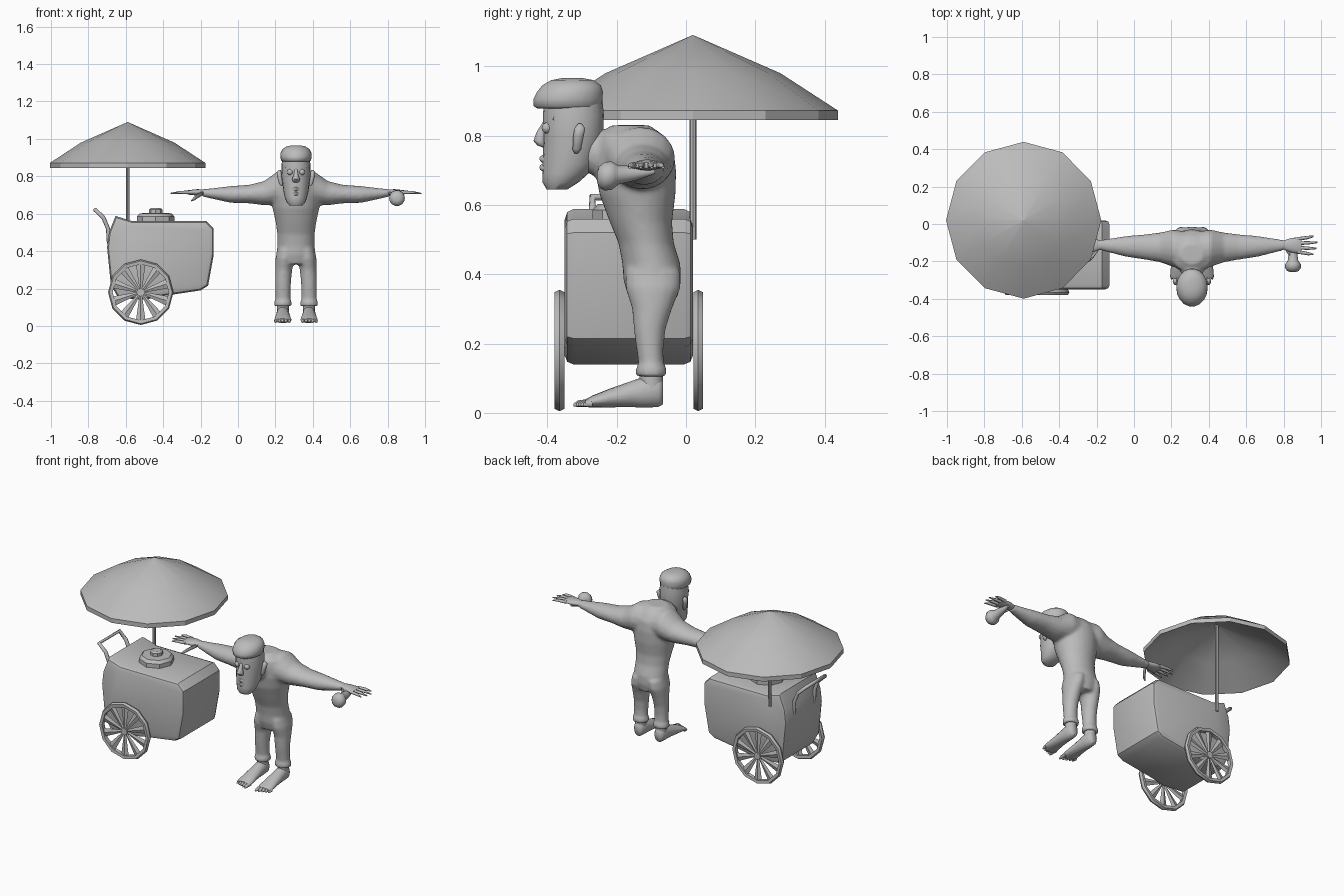
import bpy, bmesh, math
from mathutils import Matrix, Vector

if "Cube" in bpy.data.objects:
    bpy.data.objects.remove(bpy.data.objects["Cube"])

grey = bpy.data.materials.new("plain grey")
grey.diffuse_color = (0.5, 0.5, 0.5, 1)
grey.use_nodes = True
grey.node_tree.nodes["Principled BSDF"].inputs["Base Color"].default_value = grey.diffuse_color


def loft(bm, axis, rings, n=16, closed=False, m=None):
    """Skin elliptical rings (x, y, z, r1, r2) that lie across the given axis."""
    loops = []
    for x, y, z, r1, r2 in rings:
        loop = []
        for i in range(n):
            a = 2 * math.pi * i / n
            c, s = r1 * math.cos(a), r2 * math.sin(a)
            off = {'X': (0, c, s), 'Y': (c, 0, s), 'Z': (c, s, 0)}[axis]
            co = Vector((x, y, z)) + Vector(off)
            loop.append(bm.verts.new(m @ co if m else co))
        loops.append(loop)
    pairs = list(zip(loops, loops[1:]))
    if closed:
        pairs.append((loops[-1], loops[0]))
    else:
        bm.faces.new(loops[0])
        bm.faces.new(loops[-1])
    for a, b in pairs:
        for i in range(n):
            j = (i + 1) % n
            bm.faces.new((a[i], a[j], b[j], b[i]))


def finish(bm, name, angle=40):
    bmesh.ops.recalc_face_normals(bm, faces=bm.faces[:])
    me = bpy.data.meshes.new(name)
    bm.to_mesh(me)
    bm.free()
    me.materials.append(grey)
    ob = bpy.data.objects.new(name, me)
    bpy.context.collection.objects.link(ob)
    bpy.ops.object.select_all(action='DESELECT')
    ob.select_set(True)
    bpy.context.view_layer.objects.active = ob
    bpy.ops.object.shade_smooth_by_angle(angle=math.radians(angle))
    return ob


def part(name, axis, rings, n=16, angle=40, **kw):
    bm = bmesh.new()
    loft(bm, axis, rings, n, **kw)
    return finish(bm, name, angle)


# ---------- cart ----------
# umbrella: twelve-sided shell with a short rim, and its pole
UX, UY = -0.59, 0.02
canopy = [(.001, 1.09), (.25, .98), (.415, .872), (.415, .845), (.405, .85), (.25, .955), (.001, 1.06)]
part("umbrella", 'Z', [(UX, UY, z, r, r * 1.01) for r, z in canopy], 12, 25)
part("umbrella_pole", 'Z', [(UX, UY, z, .01, .01) for z in (.5, 1.07)], 8)

# body: side profile pushed through in y
outline = [(-.655, .588), (-.565, .56), (-.17, .56), (-.13, .52), (-.13, .38), (-.16, .215),
           (-.2, .19), (-.40, .16), (-.5, .14), (-.64, .15), (-.68, .22), (-.70, .42), (-.69, .50)]
bm = bmesh.new()
face = bm.faces.new([bm.verts.new((x, -.35, z)) for x, z in outline])
ext = bmesh.ops.extrude_face_region(bm, geom=[face])
bmesh.ops.translate(bm, vec=(0, .37, 0), verts=[v for v in ext['geom'] if isinstance(v, bmesh.types.BMVert)])
rims = [e for e in bm.edges if abs(e.verts[0].co.y - e.verts[1].co.y) < .01]
bmesh.ops.bevel(bm, geom=rims, offset=.025, segments=2, affect='EDGES', profile=.5)
finish(bm, "cart_body", 40)

# lid with knob
lid = [(.10, .55), (.10, .585), (.085, .602), (.036, .604), (.036, .622), (.025, .63)]
part("lid", 'Z', [(-.44, -.17, z, r, r) for r, z in lid], 8, 35)

# push handle: two bent arms and a cross bar
cu = bpy.data.curves.new("push_handle", 'CURVE')
cu.dimensions = '3D'
cu.bevel_depth, cu.bevel_resolution, cu.use_fill_caps = .011, 2, True
arm = [(-.69, .44), (-.695, .52), (-.72, .58), (-.765, .622)]
pts = [(x, -.07, z) for x, z in arm] + [(x, -.27, z) for x, z in reversed(arm)]
sp = cu.splines.new('POLY')
sp.points.add(len(pts) - 1)
for p, co in zip(sp.points, pts):
    p.co = (*co, 1)
cu.materials.append(grey)
bpy.context.collection.objects.link(bpy.data.objects.new("push_handle", cu))

# wheels: rim, hub and wedge spokes
rim = [(.15, -.012), (.168, -.014), (.175, 0), (.168, .014), (.15, .012)]
for side, wy in (("front", -.365), ("back", .035)):
    bm = bmesh.new()
    loft(bm, 'Y', [(-.52, wy + y, .18, r, r) for r, y in rim], 12, closed=True)
    loft(bm, 'Y', [(-.52, wy + y, .18, .022, .022) for y in (-.012, .012)], 10)
    for k in range(10):
        m = Matrix.Translation((-.52, wy, .18)) @ Matrix.Rotation(math.radians(36 * k + 18), 4, 'Y')
        loft(bm, 'X', [(.01, 0, 0, .006, .006), (.155, 0, 0, .006, .026)], 4, m=m)
    finish(bm, side + "_wheel", 40)

# ---------- man ----------
MX = 0.31
bm = bmesh.new()
torso = [(.33, -.095, .07, .07), (.38, -.097, .105, .083), (.43, -.1, .1, .084), (.49, -.115, .1, .08),
         (.55, -.13, .108, .09), (.63, -.14, .125, .11), (.70, -.145, .135, .117),
         (.76, -.148, .135, .112), (.80, -.16, .11, .097), (.83, -.16, .06, .055)]
loft(bm, 'Z', [(MX, y, z, rx, ry) for z, y, rx, ry in torso], 24)
loft(bm, 'Y', [(MX, -.30, .755, .05, .055), (MX, -.24, .745, .065, .075), (MX, -.15, .73, .08, .08)])
legs = [(.41, .05, -.095, .05, .08), (.36, .06, -.095, .05, .08), (.30, .066, -.098, .046, .058),
        (.24, .069, -.105, .043, .046), (.18, .07, -.104, .041, .039), (.14, .07, -.1, .041, .037),
        (.13, .07, -.1, .048, .045), (.105, .07, -.1, .048, .045)]
arms = [(.03, -.14, .735, .1, .09), (.10, -.13, .735, .1, .09), (.17, -.125, .71, .08, .065),
        (.25, -.123, .705, .068, .05), (.35, -.12, .703, .056, .045), (.45, -.115, .708, .036, .028),
        (.50, -.112, .712, .026, .02)]
for s in (-1, 1):
    loft(bm, 'Z', [(MX + s * x, y, z, rx, ry) for z, x, y, rx, ry in legs])
    loft(bm, 'X', [(MX + s * x, y, z, ry, rz) for x, y, z, ry, rz in arms])
body = finish(bm, "clothed_body", 180)
rm = body.modifiers.new("merge", 'REMESH')
rm.mode, rm.voxel_size, rm.use_smooth_shade = 'VOXEL', .009, True
sm = body.modifiers.new("soften", 'SMOOTH')
sm.factor, sm.iterations = .5, 5

foot = [(-.066, .06, .022, .035), (-.08, .062, .032, .045), (-.12, .06, .035, .045), (-.16, .054, .037, .037),
        (-.22, .043, .042, .027), (-.27, .033, .046, .017), (-.29, .028, .044, .011)]
palm = [(.48, -.112, .02, .016), (.53, -.113, .038, .017), (.575, -.115, .044, .012), (.585, -.115, .04, .008)]
for s, side in ((-1, "right"), (1, "left")):
    # foot, ankle and toes
    bm = bmesh.new()
    loft(bm, 'Y', [(MX + s * .07, y, z, rx, rz) for y, z, rx, rz in foot])
    loft(bm, 'Z', [(MX + s * .07, -.1, z, .032, .034) for z in (.06, .12)])
    for k in range(5):
        x, tip = MX + s * (.036 + .018 * k), -.325 + .007 * k
        loft(bm, 'Y', [(x, -.27, .028, .009, .012), (x, tip + .015, .027, .009, .01), (x, tip, .023, .004, .004)], 8)
    finish(bm, side + "_foot", 60)
    # palm, fingers and thumb
    bm = bmesh.new()
    loft(bm, 'X', [(MX + s * x, y, .714, ry, rz) for x, y, ry, rz in palm])
    for k in range(4):
        y, tip = -.149 + .023 * k, (.65, .667, .672, .65)[k]
        loft(bm, 'X', [(MX + s * .565, y, .714, .01, .01), (MX + s * .62, y * 1.25 + .028, .714, .009, .008),
                       (MX + s * tip, y * 1.4 + .046, .708, .004, .003)], 8)
    loft(bm, 'X', [(MX + s * .50, -.13, .71, .012, .012), (MX + s * .525, -.165, .695, .013, .012),
                   (MX + s * .545, -.19, .68, .01, .01), (MX + s * .56, -.2, .67, .004, .004)], 8)
    finish(bm, side + "_hand", 60)
    # ear and eye
    part(side + "_ear", 'Z', [(MX + s * x, y, z, .013 * r, .016 * r) for x, y, z, r in
         ((.076, -.317, .748, .3), (.08, -.315, .76, .8), (.088, -.31, .80, 1), (.09, -.306, .822, 1),
          (.086, -.306, .835, .3))], 10, 60)
    part(side + "_eye", 'Z', [(MX + s * .032, -.4, .822 + z, r, r) for z, r in
         ((-.016, .004), (-.01, .013), (0, .017), (.01, .013), (.016, .004))], 12, 60)

# head with brow, nose and mouth
head = [(.645, -.372, .036, .03), (.665, -.362, .052, .052), (.69, -.348, .06, .066), (.72, -.336, .067, .078),
        (.80, -.325, .077, .086), (.86, -.325, .078, .088), (.91, -.325, .07, .083)]
bm = bmesh.new()
loft(bm, 'Z', [(MX, y, z, rx, ry) for z, y, rx, ry in head], 20)
loft(bm, 'X', [(MX + x, -.402 + abs(x) * .4, .85, r, r) for x, r in
               ((-.06, .005), (-.035, .014), (0, .01), (.035, .014), (.06, .005))], 10)
loft(bm, 'Z', [(MX, y, z, rx, ry) for y, z, rx, ry in
               ((-.405, .84, .008, .008), (-.418, .81, .012, .014), (-.423, .785, .021, .018),
                (-.416, .772, .018, .014), (-.408, .766, .006, .006))], 10)
for z, w in ((.733, .04), (.708, .034)):
    loft(bm, 'X', [(MX + x * w, -.412 + abs(x) * .025, z - abs(x) * .008, r, r) for x, r in
                   ((-1, .003), (-.5, .01), (0, .011), (.5, .01), (1, .003))], 10)
finish(bm, "head", 50)

# flat cap overhanging the forehead
cap = [(.878, -.34, .07, .09), (.885, -.341, .08, .1), (.905, -.341, .084, .101), (.925, -.335, .083, .097),
       (.945, -.33, .073, .086), (.96, -.328, .05, .062), (.966, -.328, .02, .03)]
part("cap", 'Z', [(MX, y, z, rx, ry) for z, y, rx, ry in cap], 18, 60)

# ice cream: scoop and cone held in the left hand
scoop = [(-.257, .012), (-.252, .03), (-.235, .042), (-.215, .042), (-.203, .034), (-.195, .028),
         (-.15, .022), (-.09, .008)]
part("ice_cream", 'Y', [(.85, y, .683 + (y + .23) * .1, r, r) for y, r in scoop], 14, 50)
